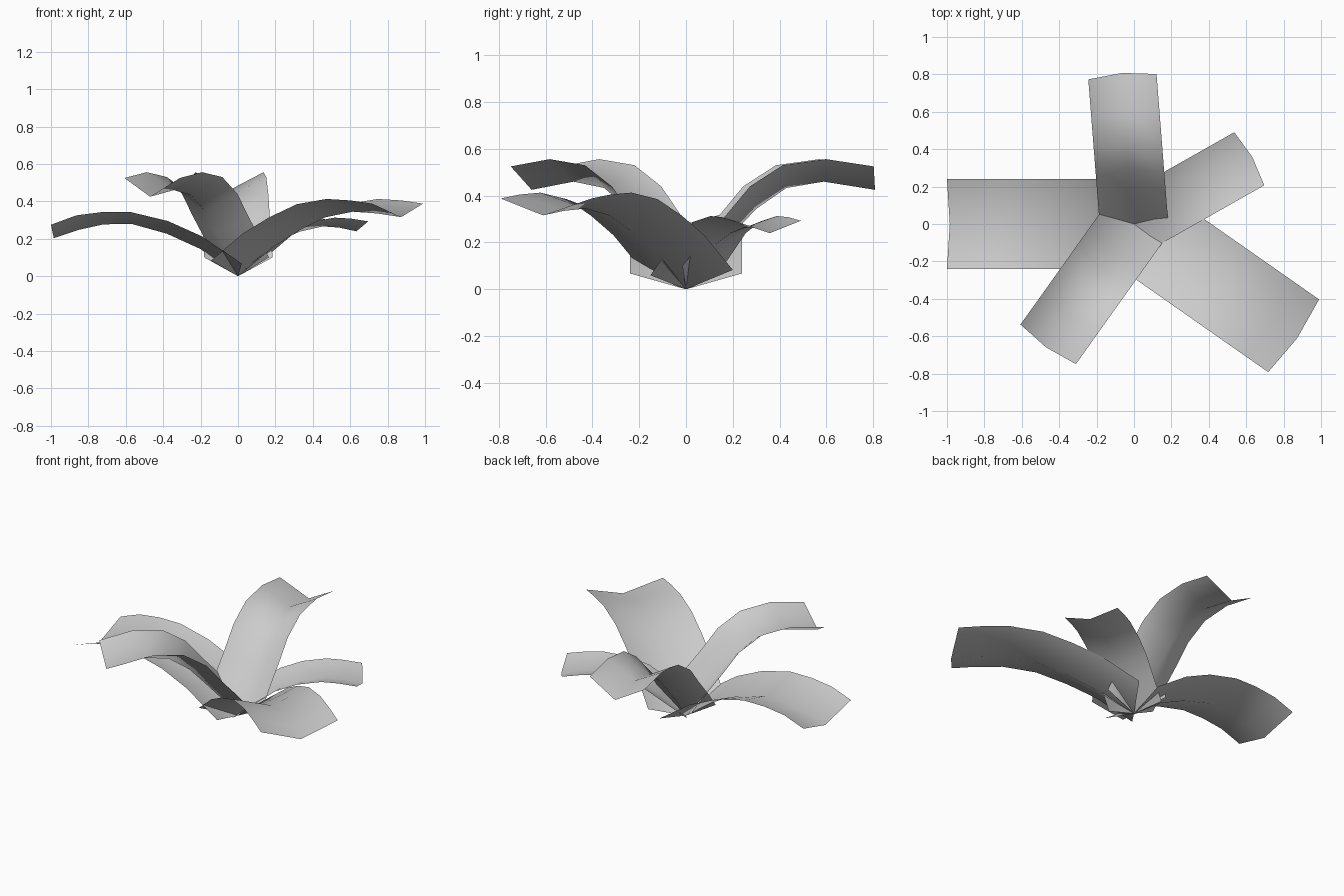
import bpy, bmesh, math
from mathutils import Matrix

cube = bpy.data.objects.get("Cube")
if cube:
    bpy.data.objects.remove(cube, do_unlink=True)

# One plain grey for every leaf
grey = bpy.data.materials.new("leaf_grey")
grey.use_nodes = True
colour = (0.6, 0.6, 0.6, 1)
grey.diffuse_color = colour
grey.node_tree.nodes["Principled BSDF"].inputs["Base Color"].default_value = colour


def make_leaf(name, angle, half_width, midrib, rim):
    """Arching strip with a V fold; midrib and rim are (reach, height) paths."""
    bm = bmesh.new()
    rows = []
    for (mr, mz), (er, ez) in zip(midrib, rim):
        rows.append([bm.verts.new(p) for p in
                     ((er, -half_width, ez), (mr, 0, mz), (er, half_width, ez))])
    for a, b in zip(rows, rows[1:]):
        for i in range(2):
            bm.faces.new((a[i], b[i], b[i + 1], a[i + 1]))
    bm.transform(Matrix.Rotation(math.radians(angle), 4, "Z"))
    mesh = bpy.data.meshes.new(name)
    bm.to_mesh(mesh)
    bm.free()
    mesh.materials.append(grey)
    mesh.shade_smooth()
    obj = bpy.data.objects.new(name, mesh)
    bpy.context.collection.objects.link(obj)


# Tall arch shared by the back and front right leaves
tall_mid = [(0, 0), (.1, .125), (.2, .236), (.3, .343), (.43, .433), (.59, .46), (.81, .425)]
tall_rim = [(-.03, .1), (.06, .21), (.16, .32), (.26, .44), (.4, .53), (.585, .556), (.79, .525)]
make_leaf("back_leaf", 94.5, .183, tall_mid, tall_rim)
make_leaf("front_right_leaf", 234.5, .182, tall_mid, tall_rim)

# Low wide leaf
make_leaf("right_leaf", 180, .24,
          [(0, 0), (.2, .145), (.38, .227), (.57, .28), (.72, .277), (.85, .248), (.985, .203)],
          [(-.02, .068), (.195, .214), (.375, .295), (.575, .343), (.725, .343), (.865, .325), (1, .275)])

# Longest leaf
make_leaf("front_left_leaf", -35, .237,
          [(0, 0), (.22, .15), (.4, .245), (.57, .315), (.75, .345), (.91, .335), (1.065, .316)],
          [(-.01, .083), (.2, .23), (.37, .315), (.55, .385), (.745, .413), (.9, .405), (1.042, .388)])

# Small leaf
make_leaf("back_left_leaf", 29.5, .163,
          [(0, 0), (.13, .11), (.25, .19), (.38, .238), (.52, .266), (.62, .26), (.727, .24)],
          [(-.02, .06), (.12, .16), (.23, .24), (.36, .29), (.5, .313), (.6, .308), (.708, .293)])
